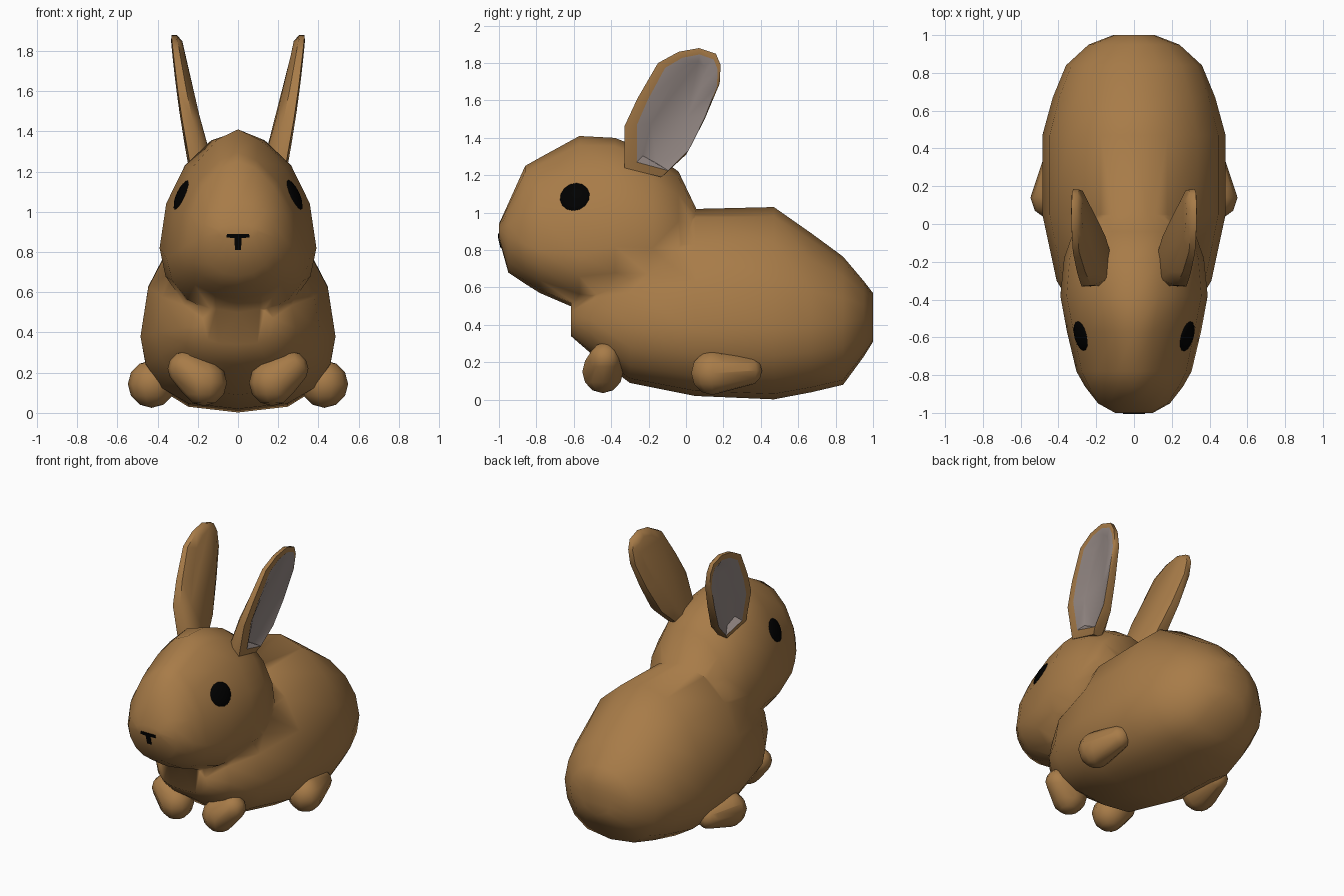
import bpy, bmesh
from math import sin, cos, pi, radians
from mathutils import Vector, Matrix
from mathutils.bvhtree import BVHTree

if "Cube" in bpy.data.objects:
    bpy.data.objects.remove(bpy.data.objects["Cube"])


def material(name, rgb):
    m = bpy.data.materials.new(name)
    m.diffuse_color = (*rgb, 1)
    m.use_nodes = True
    m.node_tree.nodes["Principled BSDF"].inputs["Base Color"].default_value = m.diffuse_color
    return m


FUR = material("fur", (0.39, 0.20, 0.065))
LINING = material("ear_lining", (0.30, 0.25, 0.235))
BLACK = material("black", (0.0, 0.0, 0.0))


def finish(name, bm, mats, angle=50):
    bmesh.ops.recalc_face_normals(bm, faces=bm.faces[:])
    me = bpy.data.meshes.new(name)
    bm.to_mesh(me)
    bm.free()
    for m in mats:
        me.materials.append(m)
    for p in me.polygons:
        p.use_smooth = True
    me.set_sharp_from_angle(angle=radians(angle))
    ob = bpy.data.objects.new(name, me)
    bpy.context.collection.objects.link(ob)
    return ob


def loft(name, rings, mats, angle=50):
    """Closed skin through rings; a second material goes on the first cap and band."""
    bm = bmesh.new()
    vs = [[bm.verts.new(p) for p in r] for r in rings]
    n = len(vs[0])
    inner = len(mats) - 1
    bm.faces.new(vs[0]).material_index = inner
    bm.faces.new(vs[-1])
    for k in range(len(vs) - 1):
        for i in range(n):
            j = (i + 1) % n
            f = bm.faces.new((vs[k][i], vs[k][j], vs[k + 1][j], vs[k + 1][i]))
            f.material_index = inner if k == 0 else 0
    return finish(name, bm, mats, angle)


def section(y, low, mid, top, w, up=1.0, down=1.0, n=16):
    """Egg-shaped upright section, widest at mid; up/down above 1 narrow that half."""
    pts = []
    for i in range(n):
        c, s = cos(2 * pi * i / n), sin(2 * pi * i / n)
        x = w * abs(s) ** (up if c > 0 else down) * (1 if s > 0 else -1)
        pts.append((x, y, mid + c * (top - mid if c > 0 else mid - low)))
    return pts


# Body: y, bottom, widest height, top, half width
body = loft("body", [section(*s, 1.05, 0.7) for s in (
    (-0.615, 0.34, 0.43, 0.54, 0.19),
    (-0.50, 0.24, 0.42, 0.72, 0.29),
    (-0.30, 0.09, 0.40, 0.86, 0.41),
    (0.05, 0.02, 0.38, 1.02, 0.485),
    (0.47, 0.002, 0.38, 1.03, 0.485),
    (0.67, 0.04, 0.39, 0.89, 0.43),
    (0.84, 0.08, 0.41, 0.765, 0.36),
    (0.95, 0.23, 0.43, 0.635, 0.24),
    (1.00, 0.31, 0.44, 0.57, 0.11))], [FUR])

# Head running back into the neck (last value narrows the brow)
head = loft("head", [section(*s) for s in (
    (-1.00, 0.86, 0.90, 0.94, 0.10, 1.0),
    (-0.95, 0.68, 0.87, 1.05, 0.19, 1.0),
    (-0.86, 0.62, 0.83, 1.25, 0.26, 1.15),
    (-0.78, 0.57, 0.80, 1.295, 0.305, 1.25),
    (-0.57, 0.48, 0.77, 1.41, 0.355, 1.3),
    (-0.38, 0.45, 0.82, 1.40, 0.39, 1.12),
    (-0.18, 0.45, 0.81, 1.32, 0.37, 1.05),
    (-0.04, 0.50, 0.79, 1.22, 0.32, 1.0),
    (0.06, 0.60, 0.78, 1.01, 0.20, 1.0))], [FUR])
surface = BVHTree.FromPolygons([v.co for v in head.data.vertices],
                               [p.vertices for p in head.data.polygons])

# Fuse head and body into one softly shaded skin
union = body.modifiers.new("fuse", 'BOOLEAN')
union.operation, union.solver, union.object = 'UNION', 'EXACT', head
bpy.context.view_layer.update()
fused = bpy.data.meshes.new_from_object(
    body.evaluated_get(bpy.context.evaluated_depsgraph_get()))
body.modifiers.clear()
bpy.data.objects.remove(head)
bm = bmesh.new()
bm.from_mesh(fused)
bmesh.ops.remove_doubles(bm, verts=bm.verts[:], dist=0.012)
bmesh.ops.triangulate(bm, faces=[f for f in bm.faces if len(f.verts) > 4])
bpy.data.objects.remove(body)
finish("body_and_head", bm, [FUR], 150)

# Nose: T shape laid onto the muzzle
half = [(0, 0.89), (0.055, 0.89), (0.058, 0.872), (0.018, 0.87), (0.015, 0.81)]
outline = half + [(-x, z) for x, z in reversed(half[1:])]
rings = []
for off in (-0.006, 0.03):
    ring = []
    for x, z in outline:
        hit = surface.ray_cast(Vector((x, -2, z)), Vector((0, 1, 0)))[0]
        ring.append((x, hit.y + off, z))
    rings.append(ring)
loft("nose", rings, [BLACK], 30)


def limb(name, a, ra, b, rb):
    """Rounded tapering paw: hull around two balls."""
    bm = bmesh.new()
    for c, r in ((a, ra), (b, rb)):
        for j in range(7):
            t = pi * j / 6
            for i in range(10 if 0 < j < 6 else 1):
                u = 2 * pi * i / 10
                bm.verts.new(Vector(c) + r * Vector(
                    (sin(t) * cos(u), sin(t) * sin(u), cos(t))))
    bmesh.ops.convex_hull(bm, input=bm.verts[:])
    loose = [v for v in bm.verts if not v.link_faces]
    bmesh.ops.delete(bm, geom=loose, context='VERTS')
    return finish(name, bm, [FUR])


# Ear outline seen from the side (y, z)
EAR = [(-0.33, 1.24), (-0.13, 1.19), (0.0, 1.31), (0.10, 1.50), (0.18, 1.69),
       (0.185, 1.79), (0.16, 1.85), (0.07, 1.88), (-0.04, 1.86), (-0.15, 1.80),
       (-0.26, 1.61), (-0.33, 1.46)]
HOLE = [(0.84 * y + 0.014, 0.9 * (z - 1.19) + 1.225) for y, z in EAR]


def ear_ring(pts, depth, shrink, s):
    """Ring on the leaning ear plane, pushed inward by a share of its thickness."""
    out = []
    for y, z in pts:
        cy = -0.23 + 0.45 * (z - 1.2)
        y2 = cy + (y - cy) * shrink
        z2 = 1.54 + (z - 1.54) * (0.75 + 0.25 * shrink)
        x = 0.245 + 0.19 * (z2 - 1.22) - 0.08 * (z2 - 1.22) ** 2
        x -= depth * (0.125 - 0.11 * (z2 - 1.22))
        out.append((s * x, y2, z2))
    return out


for s, side in ((1, "right"), (-1, "left")):
    loft("ear_" + side, [ear_ring(HOLE, 0.35, 0.5, s), ear_ring(HOLE, 0, 1, s),
                         ear_ring(EAR, 0.08, 1, s), ear_ring(EAR, 0.6, 0.98, s),
                         ear_ring(EAR, 1, 0.65, s)], [FUR, LINING])

    # Eye: flattened ball set on the cheek
    loc, normal, _, _ = surface.ray_cast(Vector((2 * s, -0.595, 1.085)),
                                         Vector((-s, 0, 0)))
    bm = bmesh.new()
    bmesh.ops.create_uvsphere(
        bm, u_segments=14, v_segments=8, radius=0.087,
        matrix=Matrix.Translation(loc - normal * 0.01)
        @ normal.to_track_quat('Z', 'Y').to_matrix().to_4x4()
        @ Matrix.Diagonal((1, 1, 0.32, 1)))
    finish("eye_" + side, bm, [BLACK])

    # Paws
    limb("front_paw_" + side, (s * 0.17, -0.445, 0.15), 0.115,
         (s * 0.265, -0.435, 0.22), 0.085)
    limb("hind_paw_" + side, (s * 0.43, 0.14, 0.143), 0.118,
         (s * 0.405, 0.33, 0.155), 0.08)
